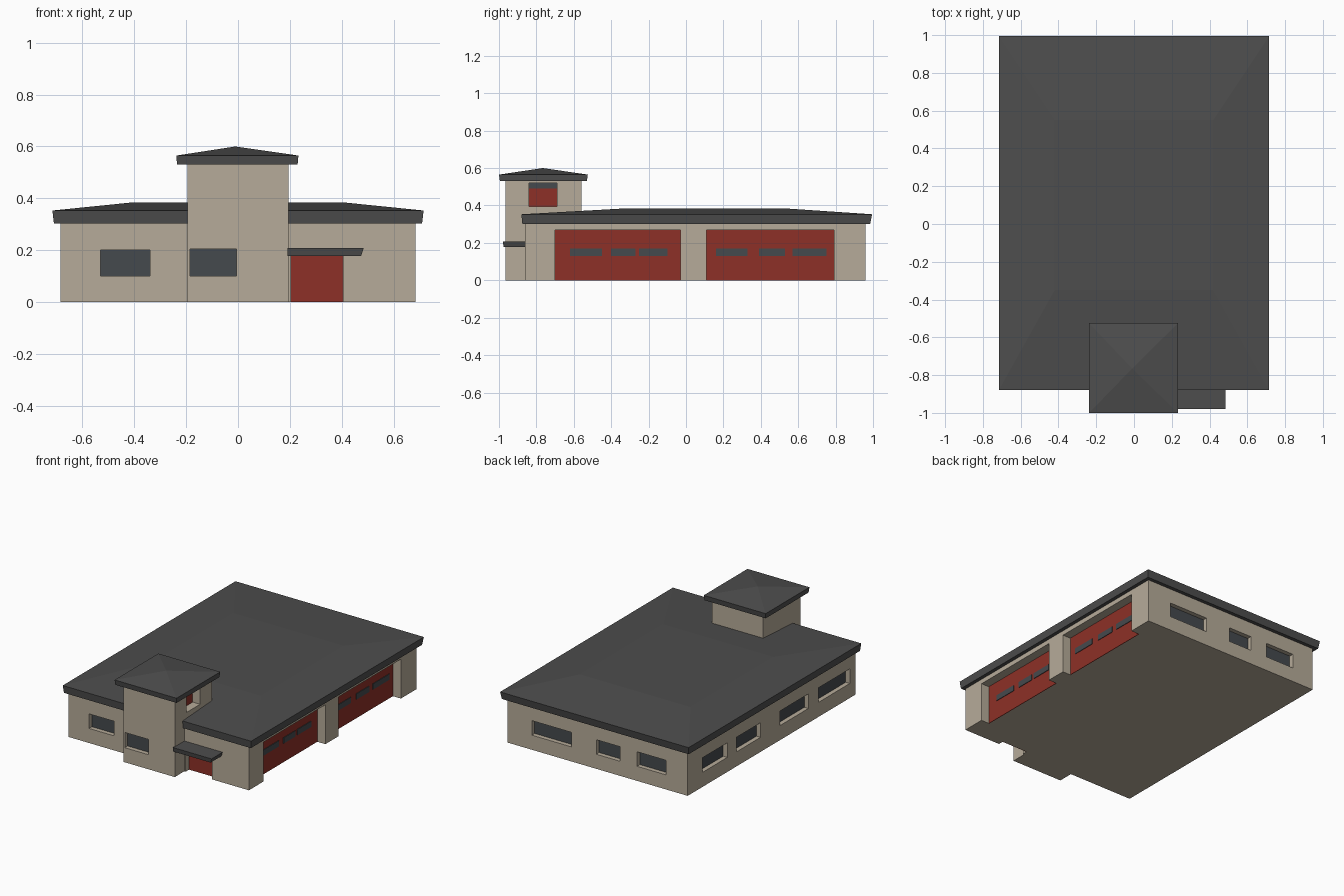
import bpy, bmesh

if "Cube" in bpy.data.objects:
    bpy.data.objects.remove(bpy.data.objects["Cube"])

def material(name, rgb):
    m = bpy.data.materials.new(name)
    m.diffuse_color = (*rgb, 1)
    m.use_nodes = True
    m.node_tree.nodes["Principled BSDF"].inputs["Base Color"].default_value = m.diffuse_color
    return m

STUCCO = material("stucco", (0.47, 0.41, 0.32))
ROOF = material("roof_grey", (0.075, 0.075, 0.075))
RED = material("door_red", (0.27, 0.03, 0.02))
GLASS = material("glass", (0.06, 0.068, 0.075))

def mesh_object(name, bm, mat=None):
    bmesh.ops.recalc_face_normals(bm, faces=bm.faces)
    me = bpy.data.meshes.new(name)
    bm.to_mesh(me)
    bm.free()
    ob = bpy.data.objects.new(name, me)
    bpy.context.collection.objects.link(ob)
    if mat:
        me.materials.append(mat)
    return ob

def boxes(name, ranges, mat=None):
    """One object made of boxes, each (x0, x1, y0, y1, z0, z1)."""
    bm = bmesh.new()
    for r in ranges:
        vs = bmesh.ops.create_cube(bm, size=1)["verts"]
        for v in vs:
            for i in range(3):
                v.co[i] = r[2 * i] if v.co[i] < 0 else r[2 * i + 1]
    return mesh_object(name, bm, mat)

def hip_roof(name, rings, apex=None):
    """Stack of rectangular rings (x0, x1, y0, y1, z), closed by a cap or an apex."""
    bm = bmesh.new()
    loops = []
    for x0, x1, y0, y1, z in rings:
        loops.append([bm.verts.new(p) for p in
                      ((x0, y0, z), (x1, y0, z), (x1, y1, z), (x0, y1, z))])
    bm.faces.new(loops[0][::-1])
    for a, b in zip(loops, loops[1:]):
        for i in range(4):
            j = (i + 1) % 4
            bm.faces.new((a[i], a[j], b[j], b[i]))
    top = loops[-1]
    if apex:
        tip = bm.verts.new(apex)
        for i in range(4):
            bm.faces.new((top[i], top[(i + 1) % 4], tip))
    else:
        bm.faces.new(top)
    return mesh_object(name, bm, ROOF)

X, YF, YB = 0.685, -0.86, 0.96      # main wall faces
TF, TB, TX = -0.965, -0.56, 0.195   # tower faces
D, OUT = 0.035, 0.1                 # window recess, cutter overshoot
P = 0.004                           # panel thickness
ZW = (0.10, 0.20)                   # window heights

cuts, glass, red = [], [], []

# Windows on the front, tower front, back and left walls
for x0, x1, face, top in ((-0.53, -0.34, YF, 0.20), (-0.185, -0.005, TF, 0.205)):
    cuts.append((x0, x1, face - 0.05, face + D, 0.10, top))
    glass.append((x0, x1, face + D - P, face + D, 0.10, top))
for x0, x1 in ((0.20, 0.50), (-0.17, 0.01), (-0.52, -0.30)):
    cuts.append((x0, x1, YB - D, YB + OUT, *ZW))
    glass.append((x0, x1, YB - D, YB - D + P, *ZW))
for y0, y1 in ((0.53, 0.80), (0.17, 0.43), (-0.35, -0.04), (-0.80, -0.46)):
    cuts.append((-X - OUT, -X + D, y0, y1, *ZW))
    glass.append((-X + D - P, -X + D, y0, y1, *ZW))

# Vehicle bay doors with glazing strips on the right side
XD = X - 0.065
for y0, y1, panes in ((-0.70, -0.03, ((-0.62, -0.45), (-0.40, -0.27), (-0.25, -0.10))),
                      (0.11, 0.79, ((0.16, 0.33), (0.39, 0.53), (0.57, 0.75)))):
    cuts.append((XD, X + OUT, y0, y1, -0.1, 0.27))
    red.append((XD, XD + P, y0, y1, 0, 0.27))
    for a, b in panes:
        glass.append((XD + P, XD + 2 * P, a, b, 0.13, 0.17))

# Front entrance door
cuts.append((0.205, 0.405, YF - OUT, YF + 0.04, -0.1, 0.18))
red.append((0.205, 0.405, YF + 0.04 - P, YF + 0.04, 0, 0.18))

# Tower side opening with red louvre and dark top strip
XT = TX - 0.06
cuts.append((XT, TX + OUT, -0.84, -0.69, 0.395, 0.52))
red.append((XT, XT + P, -0.84, -0.69, 0.395, 0.49))
glass.append((XT, XT + P, -0.84, -0.69, 0.49, 0.52))

# Walls: main hall joined with the tower, then recessed openings cut out
walls = boxes("walls", [(-X, X, YF, YB, 0, 0.31)], STUCCO)
tower = boxes("tower_block", [(-TX, TX, TF, TB, 0, 0.54)], STUCCO)
cutter = boxes("opening_cutter", cuts)
for helper, op in ((tower, 'UNION'), (cutter, 'DIFFERENCE')):
    mod = walls.modifiers.new(op.lower(), 'BOOLEAN')
    mod.operation = op
    mod.solver = 'EXACT'
    mod.object = helper
    helper.hide_render = True
    helper.hide_viewport = True

boxes("window_glass", glass, GLASS)
boxes("red_doors", red, RED)

# Roofs and entrance canopy
hip_roof("main_roof", [(-0.71, 0.71, -0.875, 0.985, 0.302),
                       (-0.716, 0.716, -0.88, 0.995, 0.353),
                       (-0.42, 0.42, -0.35, 0.55, 0.383)])
hip_roof("tower_roof", [(-0.235, 0.23, -0.995, -0.53, 0.53),
                        (-0.238, 0.233, -1.0, -0.525, 0.565)], (-0.01, -0.765, 0.60))
hip_roof("entrance_canopy", [(0.19, 0.475, -0.975, YF + 0.01, 0.178),
                             (0.19, 0.485, -0.98, YF + 0.01, 0.208)])
